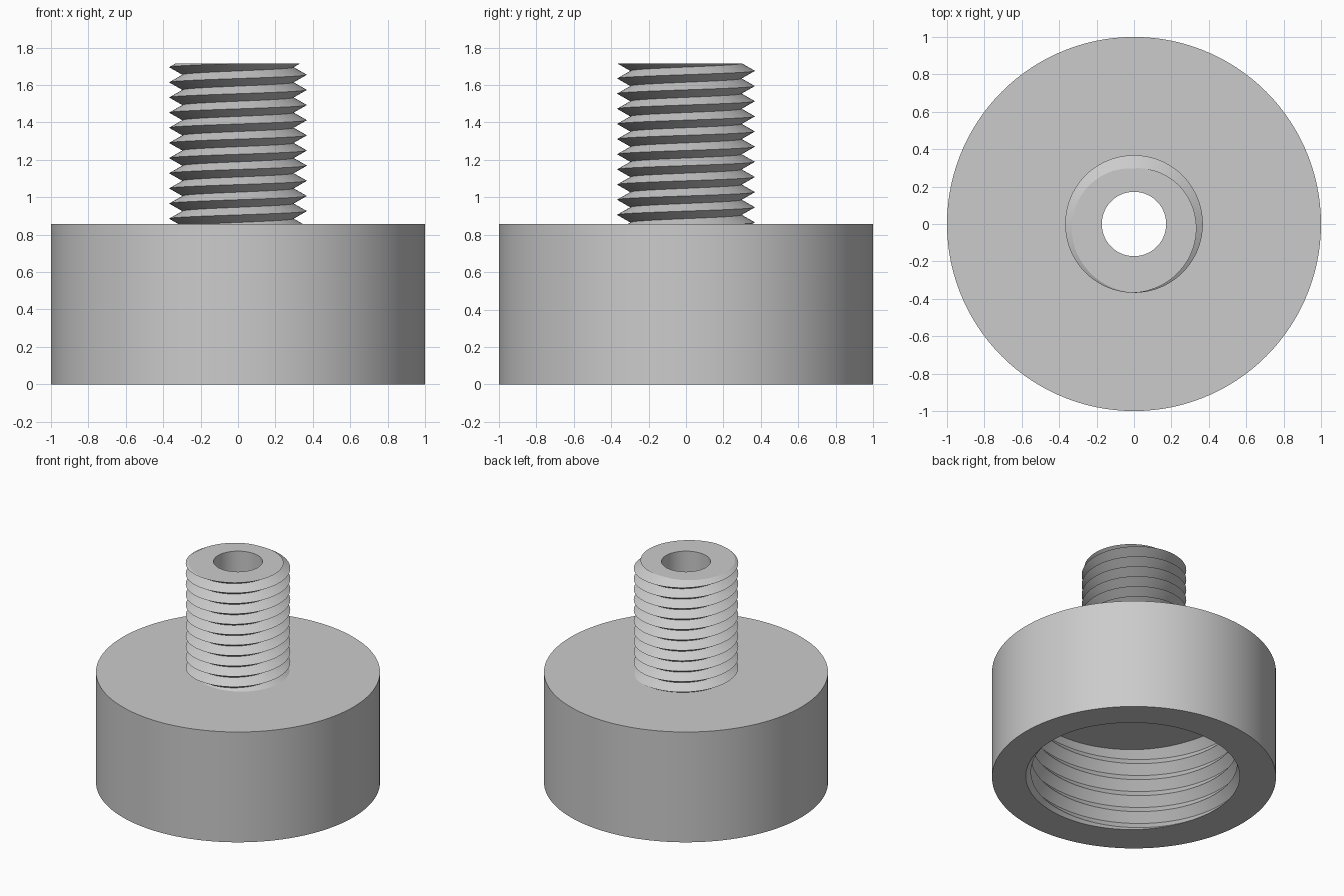
import bpy
import bmesh
import math

cube = bpy.data.objects.get("Cube")
if cube:
    bpy.data.objects.remove(cube, do_unlink=True)

SEGMENTS = 120
BODY_RADIUS, BODY_TOP = 1.0, 0.857
STUD_TOP, BORE_RADIUS = 1.716, 0.172
CEILING = 0.65


def thread(turn, start, end, pitch, peak_z, peak_r, valley_r):
    """Section of a V thread at a fraction of a turn, from low to high z."""
    points = []
    first = math.floor(2 * (start - peak_z) / pitch) - 3
    last = math.ceil(2 * (end - peak_z) / pitch) + 1
    for k in range(first, last + 1):
        z = min(max(peak_z + pitch * (turn + k / 2), start), end)
        phase = (z - peak_z) / pitch - turn
        away = 2 * abs(phase - round(phase))
        points.append((peak_r + (valley_r - peak_r) * away, z))
    return points


def section(turn):
    """Closed outline of the whole part at one angle."""
    stud = thread(turn, BODY_TOP, STUD_TOP, 0.081, 1.655, 0.368, 0.297)
    socket = thread(turn, 0.0, CEILING, 0.13, -0.007, 0.78, 0.725)
    bore = [(BORE_RADIUS, CEILING), (BORE_RADIUS, STUD_TOP)]
    body = [(BODY_RADIUS, BODY_TOP), (BODY_RADIUS, 0.0)]
    return bore + stud[::-1] + body + socket


# Sweep the section around the axis; the threads climb one pitch per turn
bm = bmesh.new()
columns = []
for i in range(SEGMENTS + 1):
    angle = 2 * math.pi * i / SEGMENTS
    columns.append([bm.verts.new((r * math.cos(angle), r * math.sin(angle), z))
                    for r, z in section(i / SEGMENTS)])
for a, b in zip(columns, columns[1:]):
    for j in range(len(a)):
        n = (j + 1) % len(a)
        bm.faces.new((a[j], a[n], b[n], b[j]))
bmesh.ops.remove_doubles(bm, verts=bm.verts, dist=0.0002)
bmesh.ops.recalc_face_normals(bm, faces=bm.faces)

mesh = bpy.data.meshes.new("threaded_adapter")
bm.to_mesh(mesh)
bm.free()
adapter = bpy.data.objects.new("threaded_adapter", mesh)
bpy.context.collection.objects.link(adapter)

# Plain grey finish
grey = bpy.data.materials.new("light_grey")
grey.use_nodes = True
colour = (0.6, 0.6, 0.6, 1.0)
grey.diffuse_color = colour
grey.node_tree.nodes["Principled BSDF"].inputs["Base Color"].default_value = colour
mesh.materials.append(grey)

# Smooth round walls, crisp thread edges and rims
bpy.ops.object.select_all(action="DESELECT")
adapter.select_set(True)
bpy.context.view_layer.objects.active = adapter
bpy.ops.object.shade_smooth_by_angle(angle=math.radians(25))
